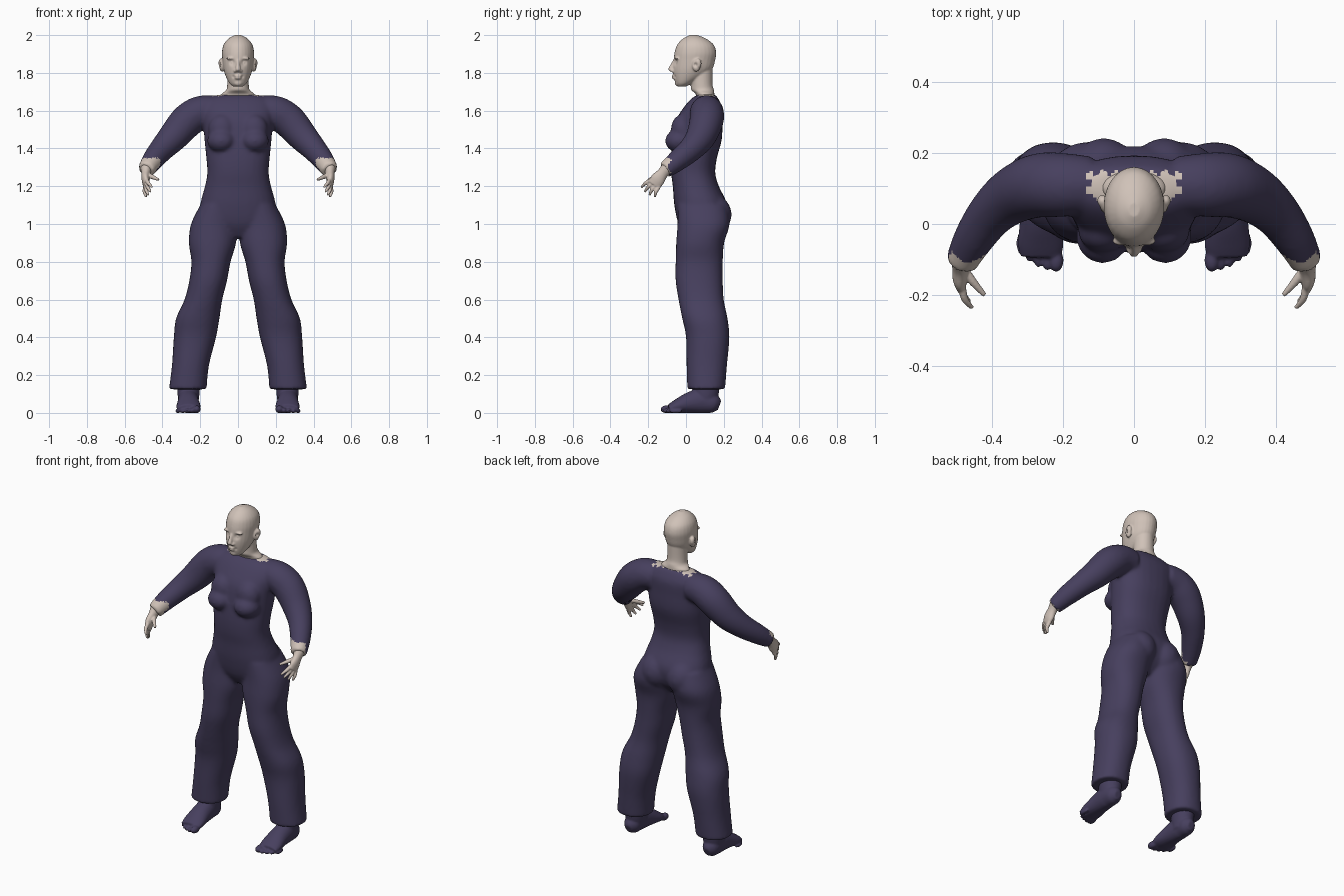
import bpy, bmesh
from math import sin, cos, pi, exp, copysign
from mathutils import Vector, Matrix

old = bpy.data.objects.get("Cube")
if old:
    bpy.data.objects.remove(old, do_unlink=True)


def material(name, color):
    mat = bpy.data.materials.new(name)
    mat.use_nodes = True
    mat.diffuse_color = (*color, 1)
    mat.node_tree.nodes["Principled BSDF"].inputs["Base Color"].default_value = (*color, 1)
    return mat


SUIT = material("dark violet cloth", (0.062, 0.05, 0.112))
SKIN = material("pale skin", (0.63, 0.54, 0.48))


def resample(rows, steps=5):
    """Smooth curve through the rows (position and radii together)."""
    pts = [Vector(r) for r in rows]
    pts = [pts[0]] + pts + [pts[-1]]
    out = []
    for a, b, c, d in zip(pts, pts[1:], pts[2:], pts[3:]):
        for i in range(steps):
            t = i / steps
            out.append(b + (c - a) * (t / 2) + (a * 2 - b * 5 + c * 4 - d) * (t * t / 2)
                       + (b * 3 - a - c * 3 + d) * (t ** 3 / 2))
    return out + [pts[-1]]


def tube(bm, rows, side=1, flat=False, power=2.0, sides=28):
    """Closed tube; each row is x, y, z and two radii."""
    path = resample(rows)
    rings = []
    for i, p in enumerate(path):
        centre = Vector((p[0], p[1], p[2]))
        u, v = Vector((1, 0, 0)), Vector((0, 1, 0))
        if not flat:
            q, r = path[max(i - 1, 0)], path[min(i + 1, len(path) - 1)]
            t = Vector((r[0] - q[0], r[1] - q[1], r[2] - q[2])).normalized()
            u = t.cross(Vector((0, 0, 1))).normalized()
            v = u.cross(t)
        ring = []
        for k in range(sides):
            c, s = cos(2 * pi * k / sides), sin(2 * pi * k / sides)
            c, s = [copysign(abs(w) ** (2 / power), w) for w in (c, s)]
            co = centre + u * (c * p[3]) + v * (s * p[4])
            ring.append(bm.verts.new((co.x * side, co.y, co.z)))
        rings.append(ring)
    for a, b in zip(rings, rings[1:]):
        for k in range(sides):
            n = (k + 1) % sides
            bm.faces.new((a[k], a[n], b[n], b[k]))
    bm.faces.new(rings[0])
    bm.faces.new(rings[-1])


def blob(bm, centre, radii, side=1):
    x, y, z = centre
    bmesh.ops.create_uvsphere(bm, u_segments=24, v_segments=14, radius=1,
                              matrix=Matrix.Translation((x * side, y, z)) @ Matrix.Diagonal((*radii, 1)))


def finish(bm, name, mats, voxel, smoothing):
    """Fuse all the shells of a part into one smooth skin."""
    bmesh.ops.recalc_face_normals(bm, faces=bm.faces[:])
    mesh = bpy.data.meshes.new(name)
    bm.to_mesh(mesh)
    bm.free()
    obj = bpy.data.objects.new(name, mesh)
    bpy.context.collection.objects.link(obj)
    fuse = obj.modifiers.new("fuse", 'REMESH')
    fuse.mode, fuse.voxel_size = 'VOXEL', voxel
    soft = obj.modifiers.new("soften", 'SMOOTH')
    soft.factor, soft.iterations = 0.5, smoothing
    graph = bpy.context.evaluated_depsgraph_get()
    obj.data = bpy.data.meshes.new_from_object(obj.evaluated_get(graph))
    obj.modifiers.clear()
    obj.data.name = name
    obj.data.materials.clear()
    for m in mats:
        obj.data.materials.append(m)
    for f in obj.data.polygons:
        f.use_smooth, f.material_index = True, 0
    return obj


# jumpsuit: torso, bust, seat, trouser legs and sleeves
bm = bmesh.new()
torso = [(.93, .07, .06, .07), (1, .08, .19, .12), (1.1, .078, .2, .14), (1.2, .052, .175, .122),
         (1.27, .038, .163, .117), (1.35, .042, .168, .122), (1.45, .06, .178, .13),
         (1.55, .07, .185, .122), (1.62, .09, .19, .1), (1.665, .1, .16, .07), (1.685, .11, .1, .045)]
tube(bm, [(0, y, z, rx, ry) for z, y, rx, ry in torso], flat=True, power=2.3)
leg = [(.266, .107, .125, .1, .1), (.252, .11, .25, .098, .107), (.228, .115, .4, .112, .115),
       (.213, .1, .5, .115, .12), (.183, .08, .6, .1, .12), (.158, .07, .7, .1, .125),
       (.143, .07, .8, .104, .125), (.135, .075, .9, .125, .127), (.127, .093, 1, .122, .138),
       (.1, .085, 1.1, .1, .13)]
sleeve = [(.12, .11, 1.6, .08, .08), (.2, .11, 1.59, .09, .088), (.27, .108, 1.545, .09, .09),
          (.34, .08, 1.465, .08, .08), (.4, .03, 1.4, .067, .067), (.45, -.04, 1.34, .057, .057),
          (.487, -.11, 1.285, .045, .045)]
for side in (-1, 1):
    tube(bm, leg, side, flat=True, power=2.2)
    tube(bm, sleeve, side)
    blob(bm, (.088, -.035, 1.44), (.075, .076, .062), side)
    blob(bm, (.085, -.02, 1.5), (.072, .06, .08), side)
    blob(bm, (.085, .13, 1.05), (.1, .112, .11), side)
suit = finish(bm, "jumpsuit", (SUIT, SKIN), .01, 7)

# ragged neckline and cuffs show skin
for f in suit.data.polygons:
    x, y, z = f.center
    x = abs(x)
    neckline = z > 1.65 and x < .125 + .012 * sin(y * 150) and .07 + .01 * sin(x * 120) < y < .145 + .008 * sin(x * 160)
    cuff = x > .4 and y < -.088 + .01 * sin(x * 200) and z < 1.35
    f.material_index = int(neckline or cuff)

# head with neck, face and ears
bm = bmesh.new()
skull = [(1.728, -.022, .025, .022), (1.745, -.01, .045, .045), (1.78, .015, .064, .08),
         (1.82, .035, .077, .104), (1.87, .045, .083, .11), (1.91, .05, .085, .11),
         (1.95, .05, .076, .096), (1.982, .045, .05, .06), (2, .04, .016, .02)]
neck = [(1.82, .08, .055, .06), (1.74, .083, .057, .057), (1.71, .088, .062, .06),
        (1.69, .1, .085, .05), (1.66, .105, .1, .045)]
for rows in (skull, neck):
    tube(bm, [(0, y, z, rx, ry) for z, y, rx, ry in rows], flat=True)
tube(bm, [(0, -.055, 1.87, .009, .012), (0, -.068, 1.845, .01, .014),
          (0, -.08, 1.818, .014, .014), (0, -.07, 1.806, .012, .01)], flat=True)
blob(bm, (0, -.062, 1.785), (.02, .013, .006))
blob(bm, (0, -.061, 1.773), (.018, .014, .007))
blob(bm, (0, -.042, 1.747), (.024, .018, .018))
for side in (-1, 1):
    blob(bm, (.014, -.068, 1.81), (.01, .013, .008), side)
    blob(bm, (.035, -.048, 1.876), (.026, .014, .008), side)
    blob(bm, (.085, .055, 1.84), (.014, .022, .034), side)
    blob(bm, (.09, .064, 1.85), (.014, .018, .026), side)
head = finish(bm, "head", (SKIN,), .005, 3)

# press in the eye sockets, mouth corners and ear hollows, keeping the lids raised
dents = [((.033, -.062, 1.856), .014, (0, .014, 0)), ((.026, -.062, 1.779), .008, (0, .006, 0)),
         ((.1, .05, 1.843), .01, (-.012, 0, 0)), ((.033, -.058, 1.855), .007, (0, -.007, 0))]
for v in head.data.vertices:
    side = copysign(1, v.co.x)
    here = Vector((abs(v.co.x), v.co.y, v.co.z))
    for at, size, push in dents:
        w = exp(-((here - Vector(at)).length / size) ** 2)
        v.co += Vector((push[0] * side, push[1], push[2])) * w

# hands and bare feet
palm = [(.485, -.09, 1.305, .034, .036), (.487, -.122, 1.27, .024, .03),
        (.489, -.15, 1.235, .021, .038), (.488, -.17, 1.207, .014, .034)]
thumb = [(.483, -.12, 1.262, .013, .014), (.455, -.16, 1.25, .012, .012), (.42, -.2, 1.234, .007, .007)]
foot = [(.265, .177, .04, .02, .025), (.265, .15, .05, .045, .05), (.265, .09, .066, .053, .066),
        (.263, .02, .056, .057, .056), (.262, -.05, .036, .064, .036), (.262, -.09, .024, .058, .022)]
ankle = [(.262, .1, .04, .05, .06), (.262, .105, .1, .058, .068), (.262, .11, .16, .062, .07)]
for side, label in ((-1, "right"), (1, "left")):
    bm = bmesh.new()
    tube(bm, palm, side)
    tube(bm, thumb, side, sides=14)
    for i in range(4):
        k = i / 3
        base = Vector((.483, -.183, 1.233)).lerp(Vector((.492, -.147, 1.192)), k)
        tip = Vector((.455, -.236, 1.195)).lerp(Vector((.486, -.166, 1.142)), k)
        tip += (tip - base) * (.18 * sin(pi * k))
        mid = (base + tip) / 2 + Vector((.006, -.003, .003))
        start = base + (base - mid) * .8
        tube(bm, [(*start, .01, .01), (*base, .011, .011), (*mid, .01, .01), (*tip, .006, .006)], side, sides=14)
    finish(bm, label + "_hand", (SKIN,), .004, 2)

    bm = bmesh.new()
    tube(bm, foot, side)
    tube(bm, ankle, side, flat=True)
    for i in range(5):
        size = .021 if i == 0 else .0155 - .001 * i
        blob(bm, (.219 + .025 * i, -.102 + .003 * i * i, size), (size, .033, size), side)
    sole = finish(bm, label + "_foot", (SUIT,), .006, 2)
    for v in sole.data.vertices:
        v.co.z = max(v.co.z - .002, 0)
